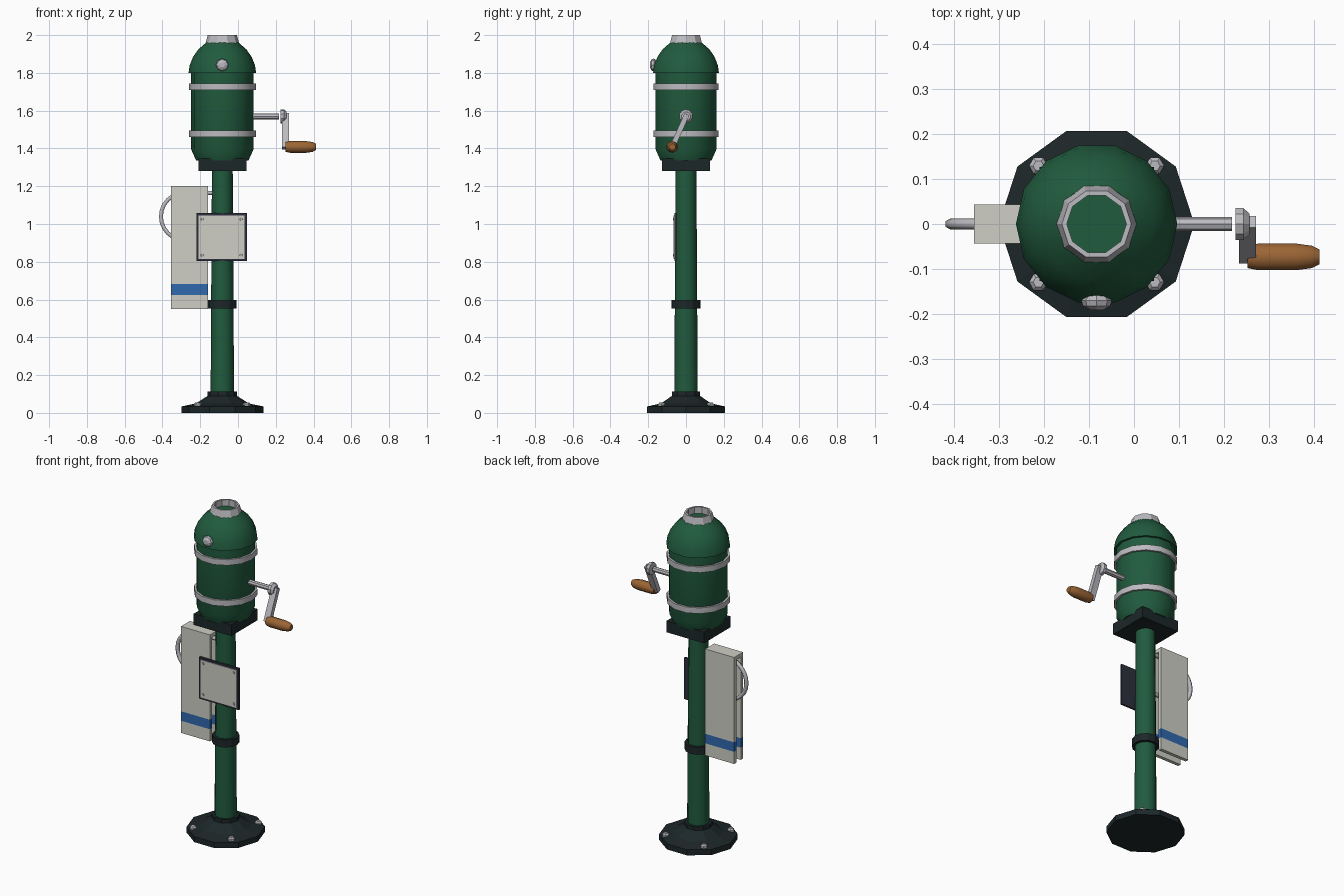
import bpy
import bmesh
from math import cos, sin, pi, radians
from mathutils import Matrix, Vector

cube = bpy.data.objects.get("Cube")
if cube:
    bpy.data.objects.remove(cube, do_unlink=True)

AXIS = -0.083  # x of the post


def material(name, r, g, b):
    m = bpy.data.materials.new(name)
    m.use_nodes = True
    m.diffuse_color = (r, g, b, 1)
    for n in m.node_tree.nodes:
        if n.type == 'BSDF_PRINCIPLED':
            n.inputs["Base Color"].default_value = (r, g, b, 1)
    return m


GREEN = material("dark green paint", 0.015, 0.105, 0.048)
IRON = material("black iron", 0.012, 0.02, 0.022)
STEEL = material("grey steel", 0.5, 0.5, 0.53)
WOOD = material("brown wood", 0.33, 0.13, 0.035)
CLOTH = material("off white", 0.62, 0.62, 0.56)
BLUE = material("stripe blue", 0.03, 0.14, 0.42)
FRAME = material("sign frame slate", 0.025, 0.03, 0.045)


def finish(bm, name, mats, smooth=None):
    bmesh.ops.recalc_face_normals(bm, faces=bm.faces[:])
    me = bpy.data.meshes.new(name)
    bm.to_mesh(me)
    bm.free()
    ob = bpy.data.objects.new(name, me)
    bpy.context.collection.objects.link(ob)
    for m in mats:
        me.materials.append(m)
    if smooth:
        bpy.ops.object.select_all(action='DESELECT')
        ob.select_set(True)
        bpy.context.view_layer.objects.active = ob
        bpy.ops.object.shade_smooth_by_angle(angle=radians(smooth))
    return ob


def lathe(name, profile, mat, loc, sides=10, axis='Z', smooth=None, ring=False):
    """Turn (radius, height) points round an axis; ring closes the profile on itself."""
    bm = bmesh.new()
    rows = [[bm.verts.new((r * cos(2 * pi * i / sides), r * sin(2 * pi * i / sides), h))
             for i in range(sides)] for r, h in profile]
    pairs = list(zip(rows, rows[1:]))
    if ring:
        pairs.append((rows[-1], rows[0]))
    else:
        bm.faces.new(rows[0])
        bm.faces.new(rows[-1])
    for a, b in pairs:
        for i in range(sides):
            j = (i + 1) % sides
            bm.faces.new((a[i], a[j], b[j], b[i]))
    turn = {'Z': Matrix(), 'X': Matrix.Rotation(pi / 2, 4, 'Y'),
            '-Y': Matrix.Rotation(pi / 2, 4, 'X')}[axis]
    bm.transform(Matrix.Translation(loc) @ turn)
    return finish(bm, name, [mat], smooth)


def box(name, lo, hi, mat):
    lo, hi = Vector(lo), Vector(hi)
    bm = bmesh.new()
    bmesh.ops.create_cube(bm, size=1)
    bm.transform(Matrix.Translation((lo + hi) / 2) @ Matrix.Diagonal((*(hi - lo), 1)))
    return finish(bm, name, [mat])


post = (AXIS, 0, 0)

# Base, post and collars
lathe("base_plate", [(.217, 0), (.217, .034), (.14, .05), (.078, .09), (.078, .112), (.05, .112)],
      IRON, post)
for sx in (-1, 1):
    for sy in (-1, 1):
        lathe("base_bolt", [(.021, .025), (.021, .048), (.012, .056)], STEEL,
              (AXIS + sx * .129, sy * .129, 0), sides=6)
lathe("post", [(.062, .1), (.055, 1.3)], GREEN, post, sides=12, smooth=40)
lathe("post_collar", [(.076, .552), (.076, .597)], IRON, post, sides=12)

# Tank
box("tank_mount", (AXIS - .127, -.127, 1.28), (AXIS + .127, .127, 1.348), IRON)
lathe("tank_body", [(.138, 1.335), (.165, 1.395), (.165, 1.81)], GREEN, post, sides=14, smooth=40)
for z in (1.46, 1.71):
    lathe("tank_band", [(.158, z), (.177, z), (.177, z + .035), (.158, z + .035)],
          STEEL, post, sides=14, smooth=40, ring=True)
lathe("tank_lid", [(.16, 1.8), (.179, 1.8), (.173, 1.84), (.155, 1.885), (.127, 1.925), (.085, 1.961)],
      GREEN, post, sides=14, smooth=40)
lathe("filler_neck", [(.091, 1.95), (.077, 2), (.066, 2), (.066, 1.95)], STEEL, post, ring=True)
lathe("lid_knob", [(.022, .155), (.034, .17), (.03, .182), (.014, .191)], STEEL,
      (AXIS, 0, 1.842), sides=8, axis='-Y')

# Crank
lathe("crank_shaft", [(.016, .06), (.016, .217)], STEEL, (0, 0, 1.57), sides=8, axis='X')
lathe("crank_hub", [(.037, .225), (.037, .243), (.024, .256)], STEEL, (0, 0, 1.57), axis='X')
arm = box("crank_arm", (-.019, -.014, -.185), (.019, .014, .012), STEEL)
arm.data.transform(Matrix.Translation((.252, 0, 1.57)) @ Matrix.Rotation(radians(-24), 4, 'X'))
lathe("crank_handle", [(.026, .252), (.031, .275), (.031, .36), (.026, .395), (.017, .412)],
      WOOD, (0, -.073, 1.408), axis='X', smooth=40)

# Sign
box("sign_frame", (-.22, -.062, .803), (.047, -.05, 1.057), FRAME)
box("sign_panel", (-.208, -.066, .815), (.035, -.061, 1.045), CLOTH)
for x in (-.19, .017):
    for z in (.835, 1.025):
        lathe("sign_screw", [(.009, .064), (.007, .07)], STEEL, (x, 0, z), sides=6, axis='-Y')

# Towel folded over its hanger, with a stripe near the hem
bm = bmesh.new()
half = [(.043, .55), (.043, 1.2)]
inner = [(.022, 1.178), (.022, .55)]
outline = half + [(-y, z) for y, z in half[::-1]] + [(-y, z) for y, z in inner[::-1]] + inner
face = bm.faces.new([bm.verts.new((-.355, y, z)) for y, z in outline])
grown = bmesh.ops.extrude_face_region(bm, geom=[face])
bmesh.ops.translate(bm, vec=(.195, 0, 0),
                    verts=[v for v in grown["geom"] if isinstance(v, bmesh.types.BMVert)])
for z in (.624, .682):
    bmesh.ops.bisect_plane(bm, geom=bm.verts[:] + bm.edges[:] + bm.faces[:],
                           plane_co=(0, 0, z), plane_no=(0, 0, 1))
for f in bm.faces:
    zs = [v.co.z for v in f.verts]
    f.material_index = int(min(zs) > .62 and max(zs) < .69)
finish(bm, "towel", [CLOTH, BLUE])

# Hanger rail: two rods from the post joined by a half circle
path = [(-.11, 1.165)]
path += [(-.283 - .125 * sin(pi * i / 12), 1.04 + .125 * cos(pi * i / 12)) for i in range(13)]
path += [(-.11, .915)]
curve = bpy.data.curves.new("towel_rail", 'CURVE')
curve.dimensions = '3D'
curve.bevel_depth = .012
curve.bevel_resolution = 1
curve.use_fill_caps = True
spline = curve.splines.new('POLY')
spline.points.add(len(path) - 1)
for p, (x, z) in zip(spline.points, path):
    p.co = (x, 0, z, 1)
curve.materials.append(STEEL)
bpy.context.collection.objects.link(bpy.data.objects.new("towel_rail", curve))
